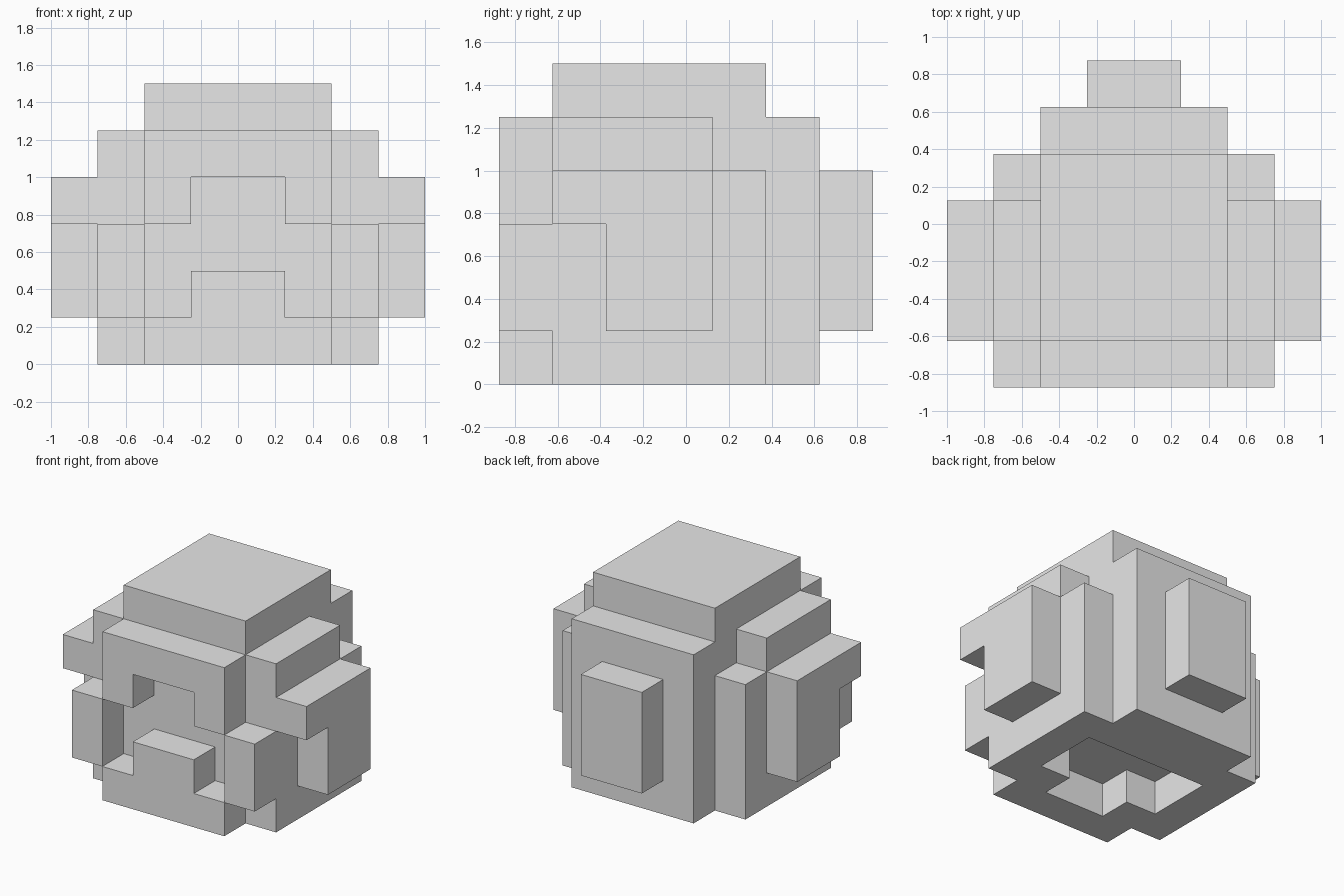
import bpy
import bmesh

CELL = 0.25        # every part sits on a cubic grid of this size
Y_FRONT = -0.875   # y of grid row 0

if "Cube" in bpy.data.objects:
    bpy.data.objects.remove(bpy.data.objects["Cube"], do_unlink=True)

grey = bpy.data.materials.new("plain_grey")
grey.use_nodes = True
grey.diffuse_color = (0.8, 0.8, 0.8, 1)
grey.node_tree.nodes["Principled BSDF"].inputs["Base Color"].default_value = grey.diffuse_color


def prism(name, axis, lo, hi, outline):
    """Extrude an outline, given in grid cells, along x or y from lo to hi."""
    def place(a, b, depth):
        x, y, z = (depth, a, b) if axis == "x" else (a, depth, b)
        return x * CELL, y * CELL + Y_FRONT, z * CELL

    bm = bmesh.new()
    face = bm.faces.new([bm.verts.new(place(a, b, lo)) for a, b in outline])
    moved = bmesh.ops.extrude_face_region(bm, geom=[face], use_keep_orig=True)["geom"]
    for v in moved:
        if isinstance(v, bmesh.types.BMVert):
            v.co["xyz".index(axis)] += (hi - lo) * CELL
    bmesh.ops.recalc_face_normals(bm, faces=bm.faces)
    mesh = bpy.data.meshes.new(name)
    bm.to_mesh(mesh)
    bm.free()
    mesh.materials.append(grey)
    obj = bpy.data.objects.new(name, mesh)
    bpy.context.collection.objects.link(obj)
    return obj


def rect(a0, b0, a1, b1):
    return [(a0, b0), (a1, b0), (a1, b1), (a0, b1)]


def mirrored(right):
    """Add the matching part on the other side of the model."""
    def add(name, lo, hi, outline):
        prism("left_" + name, "x", lo, hi, outline)
        prism("right_" + name, "x", -hi, -lo, outline)
    return add


both_sides = mirrored(True)

# Head and crown, with the back panel and its raised plate
prism("head_block", "y", 1, 5, rect(-2, 1, 2, 6))
prism("back_panel", "y", 5, 6, rect(-2, 0, 2, 5))
prism("back_plate", "y", 6, 7, rect(-1, 1, 1, 4))

# Front: notched brow above the visor slot, stepped chin below it
prism("brow", "y", 0, 1, [(-2, 5), (2, 5), (2, 3), (1, 3), (1, 4), (-1, 4), (-1, 3), (-2, 3)])
prism("chin", "y", 0, 1, [(-2, 0), (2, 0), (2, 1), (1, 1), (1, 2), (-1, 2), (-1, 1), (-2, 1)])

# Rim around the neck opening
prism("neck_rim_back", "y", 4, 5, rect(-2, 0, 2, 1))
both_sides("neck_rim_corner", 1, 2, rect(1, 0, 2, 1))

# Sides: stepped wall, cheek block and hooked ear plate
both_sides("side_wall", 2, 3, [(1, 0), (5, 0), (5, 4), (4, 4), (4, 5), (1, 5)])
both_sides("cheek_block", 2, 3, rect(0, 1, 1, 3))
both_sides("ear_plate", 3, 4, [(1, 3), (2, 3), (2, 1), (4, 1), (4, 4), (1, 4)])
